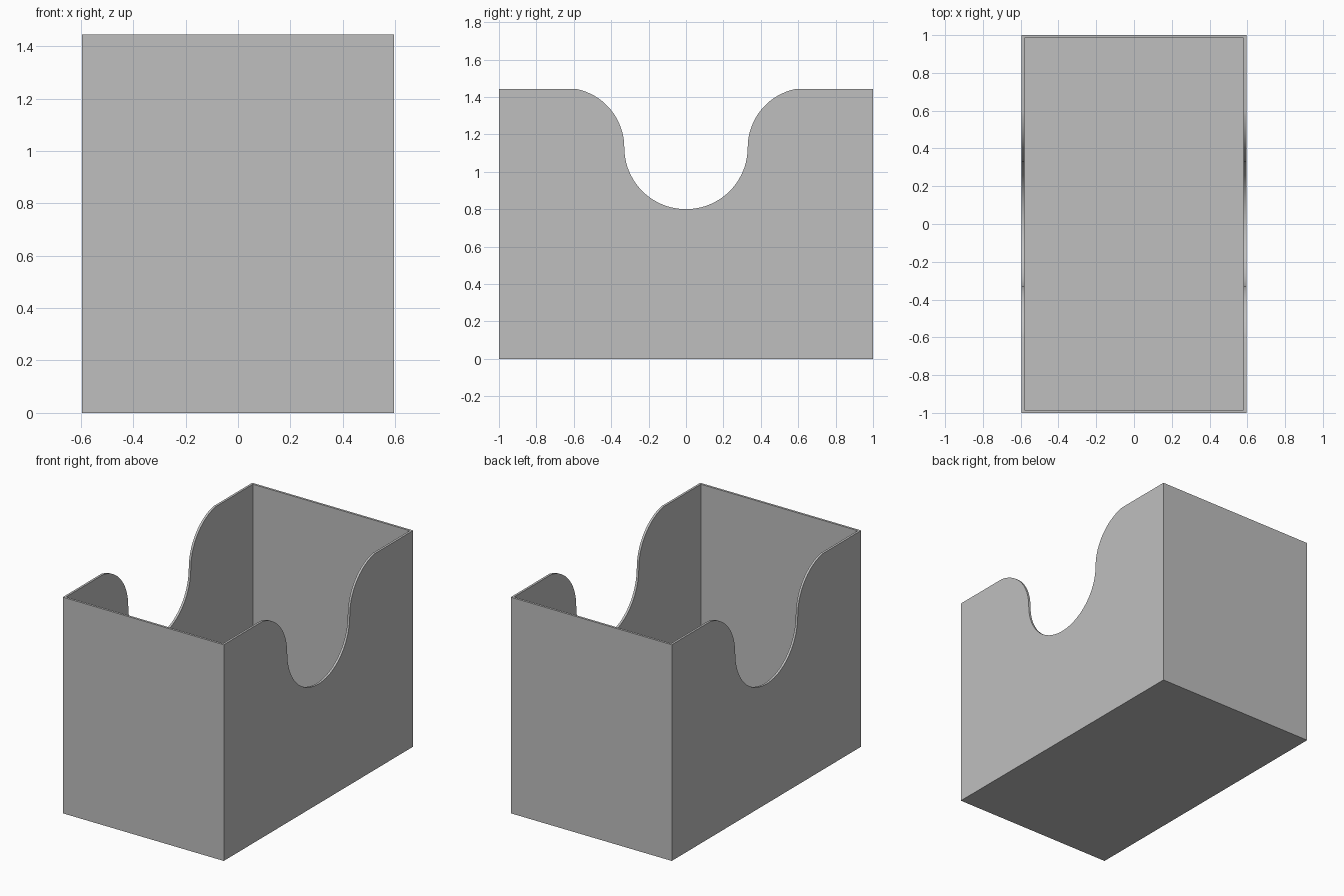
import bpy, bmesh
from math import radians, sin, cos

cube = bpy.data.objects.get("Cube")
if cube:
    bpy.data.objects.remove(cube, do_unlink=True)

WIDTH, DEPTH, HEIGHT, WALL = 1.19, 2.0, 1.444, 0.015
SCOOP_R, SCOOP_Z, LIP_R, STEPS = 0.33, 1.13, 0.319, 20

grey = bpy.data.materials.new("plain grey")
grey.use_nodes = True
colour = (0.52, 0.52, 0.52, 1)
grey.diffuse_color = colour
grey.node_tree.nodes["Principled BSDF"].inputs["Base Color"].default_value = colour


def prism(name, outline, half_x):
    """Extrude a (y, z) outline along x, centred on x = 0."""
    bm = bmesh.new()
    face = bm.faces.new([bm.verts.new((-half_x, y, z)) for y, z in outline])
    grown = bmesh.ops.extrude_face_region(bm, geom=[face])["geom"]
    moved = [v for v in grown if isinstance(v, bmesh.types.BMVert)]
    bmesh.ops.translate(bm, verts=moved, vec=(2 * half_x, 0, 0))
    bmesh.ops.recalc_face_normals(bm, faces=bm.faces)
    mesh = bpy.data.meshes.new(name)
    bm.to_mesh(mesh)
    bm.free()
    mesh.materials.append(grey)
    obj = bpy.data.objects.new(name, mesh)
    bpy.context.collection.objects.link(obj)
    return obj


def rectangle(half_y, low, high):
    return [(-half_y, low), (half_y, low), (half_y, high), (-half_y, high)]


def arc(y, z, radius, start, end):
    angles = [radians(start + (end - start) * i / STEPS) for i in range(STEPS + 1)]
    return [(y + radius * cos(a), z + radius * sin(a)) for a in angles]


# Open box: outer block and the hollow inside it
box = prism("open_box", rectangle(DEPTH / 2, 0, HEIGHT), WIDTH / 2)
hollow = prism("hollow_cutter", rectangle(DEPTH / 2 - WALL, WALL, HEIGHT + 1),
               WIDTH / 2 - WALL)

# Scoop through both side walls: round bottom flaring out at the rim
right_half = arc(0, SCOOP_Z, SCOOP_R, -90, 0)
right_half += arc(SCOOP_R + LIP_R, SCOOP_Z, LIP_R, 180, 100)[1:]
right_half.append((right_half[-1][0], HEIGHT + 0.5))
left_half = [(-y, z) for y, z in reversed(right_half[1:])]
scoop = prism("scoop_cutter", right_half + left_half, WIDTH)

bpy.ops.object.select_all(action='DESELECT')
box.select_set(True)
bpy.context.view_layer.objects.active = box
for cutter in (hollow, scoop):
    cutter.hide_render = True
    cut = box.modifiers.new("cut", 'BOOLEAN')
    cut.operation = 'DIFFERENCE'
    cut.solver = 'EXACT'
    cut.object = cutter
    bpy.ops.object.modifier_apply(modifier=cut.name)
    bpy.data.objects.remove(cutter, do_unlink=True)

# Smooth the curved rim, keep the corners sharp
bpy.ops.object.shade_smooth_by_angle(angle=radians(30))
